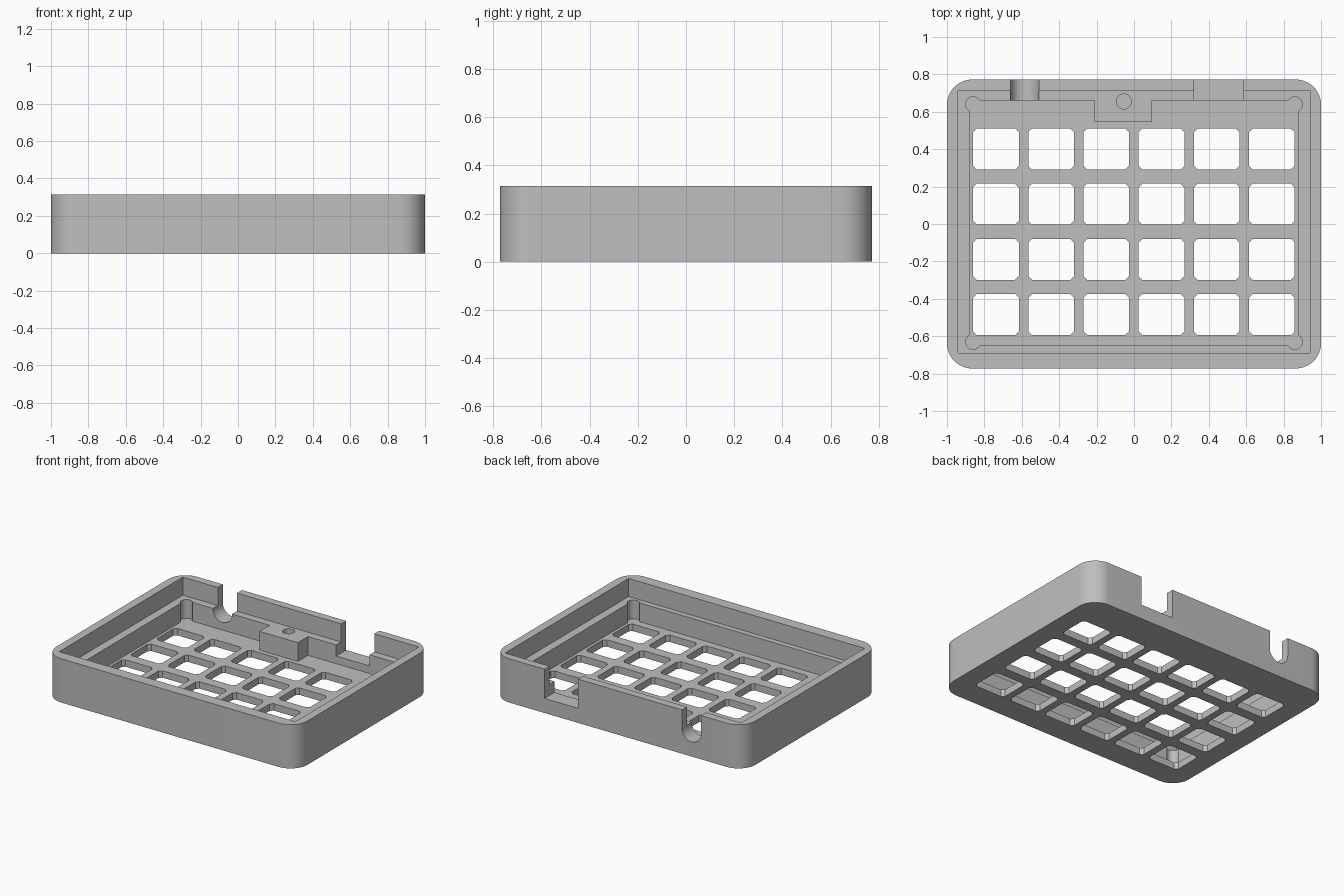
import bpy
import bmesh
from math import cos, sin, pi, radians

old = bpy.data.objects.get("Cube")
if old:
    bpy.data.objects.remove(old, do_unlink=True)

WIDTH, DEPTH, HEIGHT = 2.0, 1.545, 0.315
FLOOR, LEDGE, NOTCH = 0.05, 0.185, 0.105
OVER = HEIGHT + 0.1
BACK = DEPTH / 2 + 0.1

grey = bpy.data.materials.new("plain grey")
grey.use_nodes = True
COLOUR = (0.52, 0.52, 0.52, 1)
grey.diffuse_color = COLOUR
grey.node_tree.nodes["Principled BSDF"].inputs["Base Color"].default_value = COLOUR


def rect(x0, x1, y0, y1, r=0.0, steps=1):
    """Outline of a rectangle with square, cut or rounded corners."""
    if r == 0:
        return [(x0, y0), (x1, y0), (x1, y1), (x0, y1)]
    centres = [(x1 - r, y1 - r), (x0 + r, y1 - r), (x0 + r, y0 + r), (x1 - r, y0 + r)]
    return [(cx + r * cos(a), cy + r * sin(a))
            for q, (cx, cy) in enumerate(centres)
            for a in [(q + i / steps) * pi / 2 for i in range(steps + 1)]]


def circle(cx, cy, r, n=32):
    return [(cx + r * cos(2 * pi * i / n), cy + r * sin(2 * pi * i / n)) for i in range(n)]


def solid(name, outlines, lo, hi, along_y=False):
    """Extrude outlines upward, or backward when along_y is set."""
    bm = bmesh.new()
    for outline in outlines:
        place = (lambda u, v: (u, lo, v)) if along_y else (lambda u, v: (u, v, lo))
        face = bm.faces.new([bm.verts.new(place(u, v)) for u, v in outline])
        new = bmesh.ops.extrude_face_region(bm, geom=[face])["geom"]
        step = (0, hi - lo, 0) if along_y else (0, 0, hi - lo)
        bmesh.ops.translate(bm, vec=step, verts=[g for g in new if isinstance(g, bmesh.types.BMVert)])
    bmesh.ops.recalc_face_normals(bm, faces=bm.faces)
    mesh = bpy.data.meshes.new(name)
    bm.to_mesh(mesh)
    bm.free()
    mesh.materials.append(grey)
    obj = bpy.data.objects.new(name, mesh)
    bpy.context.collection.objects.link(obj)
    return obj


def combine(tool, operation="DIFFERENCE"):
    """Apply a boolean to the case and discard the tool."""
    mod = case.modifiers.new(tool.name, "BOOLEAN")
    mod.object, mod.operation, mod.solver = tool, operation, "EXACT"
    bpy.context.view_layer.objects.active = case
    bpy.ops.object.modifier_apply(modifier=mod.name)
    bpy.data.objects.remove(tool, do_unlink=True)


# Outer shell with rounded corners
hw, hd = WIDTH / 2, DEPTH / 2
case = solid("keyboard_case", [rect(-hw, hw, -hd, hd, 0.135, 12)], 0, HEIGHT)

# Lid recess above the ledge, then the inner pocket
combine(solid("lid_recess", [rect(-0.94, 0.94, -0.69, 0.715)], LEDGE, OVER))
combine(solid("inner_pocket", [rect(-0.88, 0.88, -0.65, 0.66)], FLOOR, LEDGE + 0.05))

# Round relief in each pocket corner
reliefs = [circle(x, y, 0.04) for x in (-0.86, 0.86) for y in (-0.63, 0.64)]
combine(solid("corner_reliefs", reliefs, FLOOR, LEDGE + 0.05))

# Screw block against the back ledge, with a blind hole
combine(solid("screw_block", [rect(-0.21, 0.095, 0.545, 0.69)], FLOOR - 0.02, LEDGE), "UNION")
combine(solid("screw_hole", [circle(-0.055, 0.655, 0.04)], FLOOR + 0.02, LEDGE + 0.05))

# Grid of key openings with cut corners
PITCH = 0.295
holes = []
for col in range(6):
    for row in range(4):
        x, y = -0.738 + col * PITCH, -0.484 + row * PITCH
        holes.append(rect(x - 0.122, x + 0.122, y - 0.11, y + 0.11, 0.02))
combine(solid("key_openings", holes, -0.1, FLOOR + 0.05))

# Square connector notch and round cable notch in the back wall
combine(solid("connector_notch", [rect(0.32, 0.585, NOTCH, OVER)], 0.6, BACK, True))
r = 0.076
slot = [(-0.585 + r * cos(a), NOTCH + r + r * sin(a))
        for a in [pi + pi * i / 20 for i in range(21)]]
slot += [(-0.585 + r, OVER), (-0.585 - r, OVER)]
combine(solid("cable_notch", [slot], 0.6, BACK, True))

# Smooth rounded corners, sharp edges elsewhere
bpy.ops.object.select_all(action="DESELECT")
case.select_set(True)
bpy.context.view_layer.objects.active = case
bpy.ops.object.shade_smooth_by_angle(angle=radians(30))
